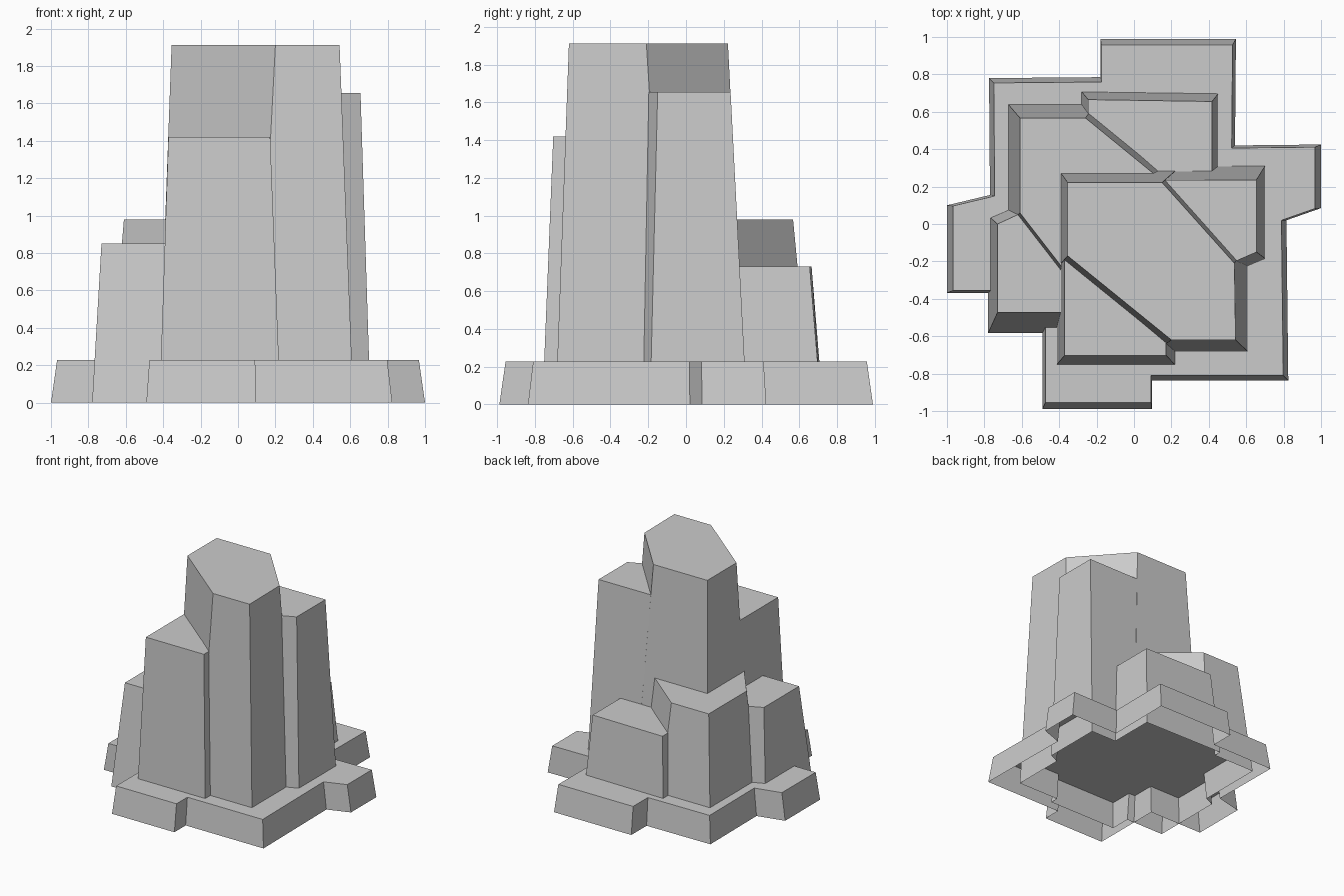
import bpy, bmesh

if "Cube" in bpy.data.objects:
    bpy.data.objects.remove(bpy.data.objects["Cube"])


def loft(name, bottom, top, height, closed=True):
    """Tapered prism between two matching outlines, from z = 0 to height."""
    bm = bmesh.new()
    lo = [bm.verts.new((x, y, 0)) for x, y in bottom]
    hi = [bm.verts.new((x, y, height)) for x, y in top]
    n = len(lo)
    for i in range(n):
        j = (i + 1) % n
        bm.faces.new((lo[i], lo[j], hi[j], hi[i]))
    bm.faces.new(hi)
    if closed:
        bm.faces.new(lo[::-1])
    bmesh.ops.recalc_face_normals(bm, faces=bm.faces)
    mesh = bpy.data.meshes.new(name)
    bm.to_mesh(mesh)
    bm.free()
    obj = bpy.data.objects.new(name, mesh)
    bpy.context.collection.objects.link(obj)
    return obj


# Stepped base slab, open underneath (outline counter-clockwise)
outline = [(-.18, .99), (-.18, .785), (-.775, .78), (-.77, .155), (-1, .1),
           (-1, -.368), (-.49, -.368), (-.49, -.988), (.095, -.988),
           (.095, -.837), (.825, -.837), (.815, .02), (1, .085), (1, .425),
           (.54, .42), (.545, .99)]
loft("base_slab", outline, [(x * .967, y * .967) for x, y in outline],
     .228, closed=False)

# Tallest column, two corners cut diagonally
cluster = loft("rock_columns",
     [(-.425, .32), (-.425, -.25), (.1, -.69), (.617, -.69), (.617, -.09), (.26, .32)],
     [(-.355, .222), (-.355, -.17), (.2, -.62), (.543, -.62), (.537, -.21), (.15, .222)],
     1.912)

# Right column, back wall nearly flush with the main column
right = loft("right_column",
     [(.2, .318), (.1, -.1), (.6, -.235), (.708, -.19), (.708, .322)],
     [(.12, .234), (.1, -.1), (.5, -.218), (.655, -.15), (.655, .236)],
     1.655)

# Front column
front = loft("front_column",
     [(-.42, -.1), (-.42, -.76), (.227, -.76), (.227, -.5), (.1, -.1)],
     [(-.372, -.15), (-.372, -.703), (.172, -.703), (.172, -.5), (.1, -.15)],
     1.42)

# Back left column, two corners cut diagonally
back_left = loft("back_left_column",
     [(-.69, .66), (-.69, -.02), (-.34, -.44), (.1, -.2), (.25, .28), (-.19, .66)],
     [(-.61, .567), (-.61, .06), (-.3, -.34), (.1, -.2), (.11, .265), (-.26, .567)],
     .98)

# Low left column
left = loft("left_column",
     [(-.78, .045), (-.78, -.583), (-.3, -.583), (-.3, .1), (-.65, .1)],
     [(-.73, 0), (-.73, -.472), (-.3, -.472), (-.3, .055), (-.6, .06)],
     .85)

# Low back column
back = loft("back_column",
     [(-.295, .725), (-.295, .2), (.465, .2), (.465, .715)],
     [(-.245, .665), (-.245, .2), (.417, .2), (.417, .655)],
     .73)

# Merge the columns into one hollow shell
parts = [right, front, back_left, left, back]
for part in parts:
    mod = cluster.modifiers.new("merge", 'BOOLEAN')
    mod.operation = 'UNION'
    mod.solver = 'EXACT'
    mod.object = part
graph = bpy.context.evaluated_depsgraph_get()
merged = bpy.data.meshes.new_from_object(cluster.evaluated_get(graph))
cluster.modifiers.clear()
cluster.data = merged
for part in parts:
    bpy.data.objects.remove(part)

# Open the underside
bm = bmesh.new()
bm.from_mesh(merged)
under = [f for f in bm.faces if all(v.co.z < .001 for v in f.verts)]
bmesh.ops.delete(bm, geom=under, context='FACES')
bm.to_mesh(merged)
bm.free()
